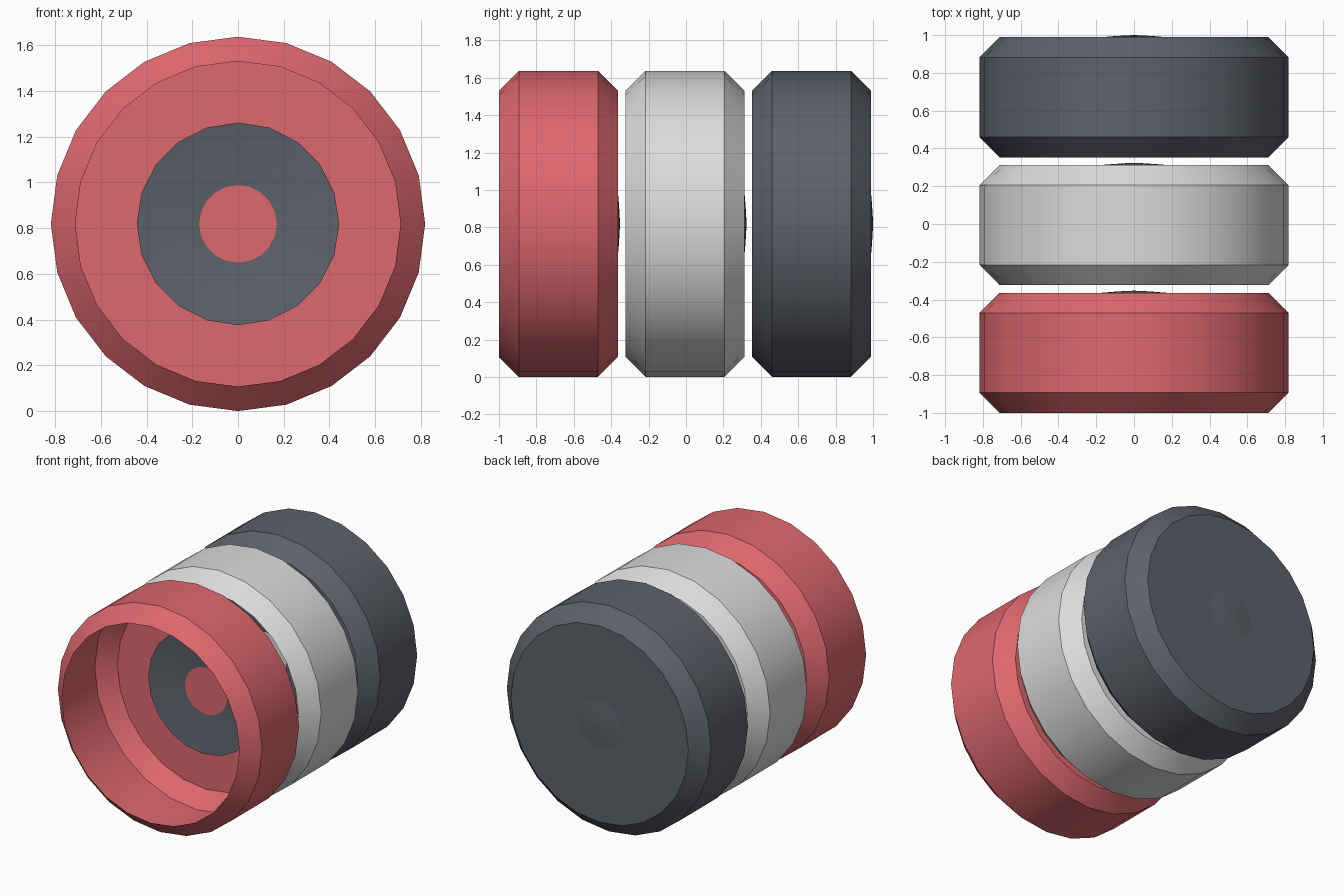
import bpy, bmesh, math

if "Cube" in bpy.data.objects:
    bpy.data.objects.remove(bpy.data.objects["Cube"])

R, CZ = 0.8185, 0.8185


def material(name, rgb):
    m = bpy.data.materials.new(name)
    m.diffuse_color = (*rgb, 1)
    m.use_nodes = True
    m.node_tree.nodes["Principled BSDF"].inputs["Base Color"].default_value = m.diffuse_color
    return m


red = material("red", (0.73, 0.138, 0.156))
white = material("light_grey", (0.716, 0.716, 0.72))
dark = material("dark_grey", (0.109, 0.12, 0.144))


def lathe(name, profile, sides, y, mat):
    """Revolve (radius, depth) points around the y axis; radius 0 closes to a pole."""
    bm = bmesh.new()
    rings = []
    for r, d in profile:
        if r == 0:
            rings.append([bm.verts.new((0, d, 0))])
        else:
            rings.append([bm.verts.new((r * math.sin(2 * math.pi * i / sides), d,
                                        r * math.cos(2 * math.pi * i / sides)))
                          for i in range(sides)])
    for a, b in zip(rings, rings[1:]):
        for i in range(sides):
            j = (i + 1) % sides
            if len(b) == 1:
                bm.faces.new((a[i], b[0], a[j]))
            else:
                bm.faces.new((a[i], b[i], b[j], a[j]))
    # orient outwards: away from the axis, or towards the back
    bm.normal_update()
    for f in bm.faces:
        c = f.calc_center_median()
        n = f.normal
        if n.x * c.x + n.z * c.z + n.y * (1 if abs(n.y) > 0.9 else 0) < 0:
            f.normal_flip()
    me = bpy.data.meshes.new(name)
    bm.to_mesh(me)
    bm.free()
    me.materials.append(mat)
    ob = bpy.data.objects.new(name, me)
    ob.location = (0, y, CZ)
    bpy.context.collection.objects.link(ob)
    bpy.context.view_layer.objects.active = ob
    ob.select_set(True)
    bpy.ops.object.shade_smooth_by_angle(angle=math.radians(30))
    ob.select_set(False)
    return ob


# Open-fronted cup: front bevel, wall, back bevel, closed back
W, B = 0.636, 0.107
cup = [(R - B, 0), (R, B), (R, W - B), (R - B, W), (0, W)]

# Shallow dish whose middle pokes through the back of the cup
dish = [(r, W + 0.011 - 0.011 * (r / 0.17) ** 1.4)
        for r in (0.443, 0.38, 0.3, 0.235, 0.17, 0.11, 0.05, 0)]

for name, mat, y in (("front", red, -1.0), ("middle", white, -0.3235), ("back", dark, 0.353)):
    lathe(name + "_cup", cup, 24, y, mat)
    lathe(name + "_dish", dish, 20, y, dark)
